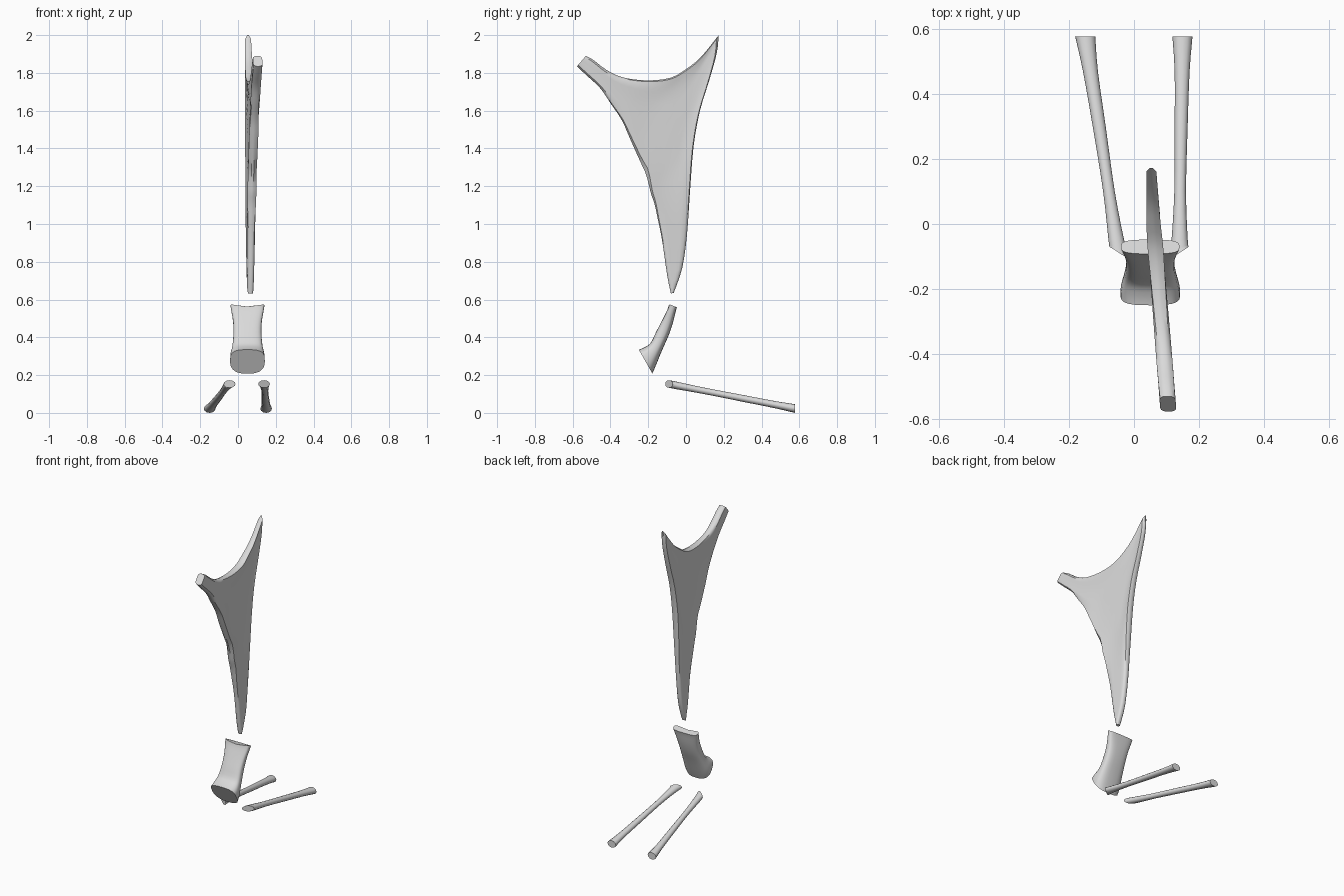
import bpy
import bmesh
from math import cos, sin, pi, copysign
from mathutils import Vector

cube = bpy.data.objects.get("Cube")
if cube:
    bpy.data.objects.remove(cube, do_unlink=True)

bone = bpy.data.materials.new("pale grey bone")
bone.use_nodes = True
colour = (0.7, 0.7, 0.7, 1)
bone.diffuse_color = colour
bone.node_tree.nodes["Principled BSDF"].inputs["Base Color"].default_value = colour


def smooth(points, steps):
    """Catmull-Rom samples through a list of number tuples."""
    pts = [Vector(p) for p in points]
    out = []
    for i in range(len(pts) - 1):
        a, b, c, d = (pts[max(i - 1, 0)], pts[i], pts[i + 1],
                      pts[min(i + 2, len(pts) - 1)])
        for s in range(steps):
            t = s / steps
            out.append(b + (c - a) * t / 2
                       + (2 * a - 5 * b + 4 * c - d) * t * t / 2
                       + (3 * b - a - 3 * c + d) * t ** 3 / 2)
    return out + [pts[-1]]


def loft(name, rings, angle=40):
    """Skin closed rings of equal length and cap both ends."""
    bm = bmesh.new()
    rows = [[bm.verts.new(p) for p in ring] for ring in rings]
    n = len(rows[0])
    for a, b in zip(rows, rows[1:]):
        for i in range(n):
            j = (i + 1) % n
            bm.faces.new((a[i], a[j], b[j], b[i]))
    for end in (rows[0], rows[-1]):
        bm.faces.new(end)
    bmesh.ops.recalc_face_normals(bm, faces=bm.faces)
    mesh = bpy.data.meshes.new(name)
    bm.to_mesh(mesh)
    bm.free()
    mesh.materials.append(bone)
    obj = bpy.data.objects.new(name, mesh)
    bpy.context.collection.objects.link(obj)
    bpy.ops.object.select_all(action="DESELECT")
    obj.select_set(True)
    bpy.context.view_layer.objects.active = obj
    bpy.ops.object.shade_smooth_by_angle(angle=angle * pi / 180)
    return obj


# Upper blade: chords from the front edge to the top and back edges
front_arm = [(-.577, 1.835, -.53, 1.89), (-.53, 1.79, -.49, 1.868),
             (-.455, 1.72, -.42, 1.815), (-.4, 1.64, -.33, 1.775),
             (-.34, 1.55, -.2, 1.76), (-.3, 1.46, -.08, 1.775),
             (-.26, 1.37, 0, 1.82), (-.235, 1.315, .08, 1.885),
             (-.217, 1.277, .173, 2)]
back_edge = [(-.217, 1.277, .173, 2), (-.205, 1.24, .163, 1.905),
             (-.195, 1.2, .122, 1.757), (-.185, 1.16, .074, 1.6),
             (-.165, 1.1, .04, 1.41), (-.148, 1.02, .02, 1.155),
             (-.127, .917, .005, .94), (-.1, .73, -.02, .767),
             (-.08, .632, -.065, .635)]


def blade_ring(chord, n=9):
    fy, fz, ry, rz = chord
    length = ((fy - ry) ** 2 + (fz - rz) ** 2) ** .5
    web = min(1, length / .4)
    sides = {1: [], -1: []}
    for i in range(n + 1):
        k = (1 - cos(pi * i / n)) / 2
        y, z = fy + (ry - fy) * k, fz + (rz - fz) * k
        # thick rounded rims with a thinner web, slimmer towards tips
        rim = .025 - .008 * min(1, max(0, (y + .05) / .2))
        rim -= .009 * max(0, 1.2 - z) / .6
        from_edge = min(k, 1 - k) * length
        half = rim * min(1, (from_edge / .02) ** .5 + .25)
        half *= 1 - .4 * web * min(1, from_edge / .12)
        x = .06 - (.08 if y < 0 else .04) * y
        for s in sides:
            sides[s].append((x + s * half, y, z))
    return sides[1] + sides[-1][::-1]


chords = smooth(front_arm, 3)[:-1] + smooth(back_edge, 3)
loft("upper_blade", [blade_ring(c) for c in chords])

# Middle block: waisted body ending in a slanted shield-shaped face
stations = [(-.092, .578, -.048, .558, .09), (-.1, .55, -.055, .535, .086),
            (-.128, .49, -.07, .475, .076), (-.158, .43, -.092, .41, .074),
            (-.188, .37, -.125, .335, .08), (-.222, .346, -.16, .25, .09),
            (-.25, .335, -.178, .208, .092)]


def block_ring(station, t, n=28):
    fy, fz, ry, rz, half = station
    ring = []
    for i in range(n):
        a = 2 * pi * i / n
        c, s = cos(a), sin(a)
        power = .55 if s < 0 else .55 + .35 * t
        k = (copysign(abs(s) ** power, s) + 1) / 2
        x = .05 + half * copysign(abs(c) ** .7, c)
        # slight dip across the middle of the upper end
        dip = .015 * (1 - t) ** 4 * (1 - k) * (1 - abs(c))
        ring.append((x, fy + (ry - fy) * k, fz + (rz - fz) * k - dip))
    return ring


body = smooth(stations, 3)
loft("middle_block", [block_ring(s, i / (len(body) - 1))
                      for i, s in enumerate(body)])


# Lower rods: slim shafts with flared ends, the front ends cut at a slant
def rod(name, path, slant, n=12):
    rings = []
    last = len(path) - 1
    for i, (x, y, z, hw, hh) in enumerate(path):
        cut = slant * (1 - i / last) ** 6
        rings.append([(x + hw * cos(2 * pi * j / n),
                       y + cut * cos(2 * pi * j / n),
                       z + hh * sin(2 * pi * j / n)) for j in range(n)])
    loft(name, rings)


def rod_path(xs):
    ys = (-.09, -.05, .1, .3, .47, .577)
    widths = (.031, .025, .018, .02, .023, .031)
    heights = (.02, .02, .017, .018, .019, .023)
    return smooth([(x, y, .153 - .13 * (y + .09) / .667, w, h)
                   for x, y, w, h in zip(xs, ys, widths, heights)], 3)


rod("left_rod", rod_path((.138, .14, .142, .145, .148, .149)), .02)
rod("right_rod", rod_path((-.044, -.054, -.077, -.107, -.134, -.15)), -.02)
